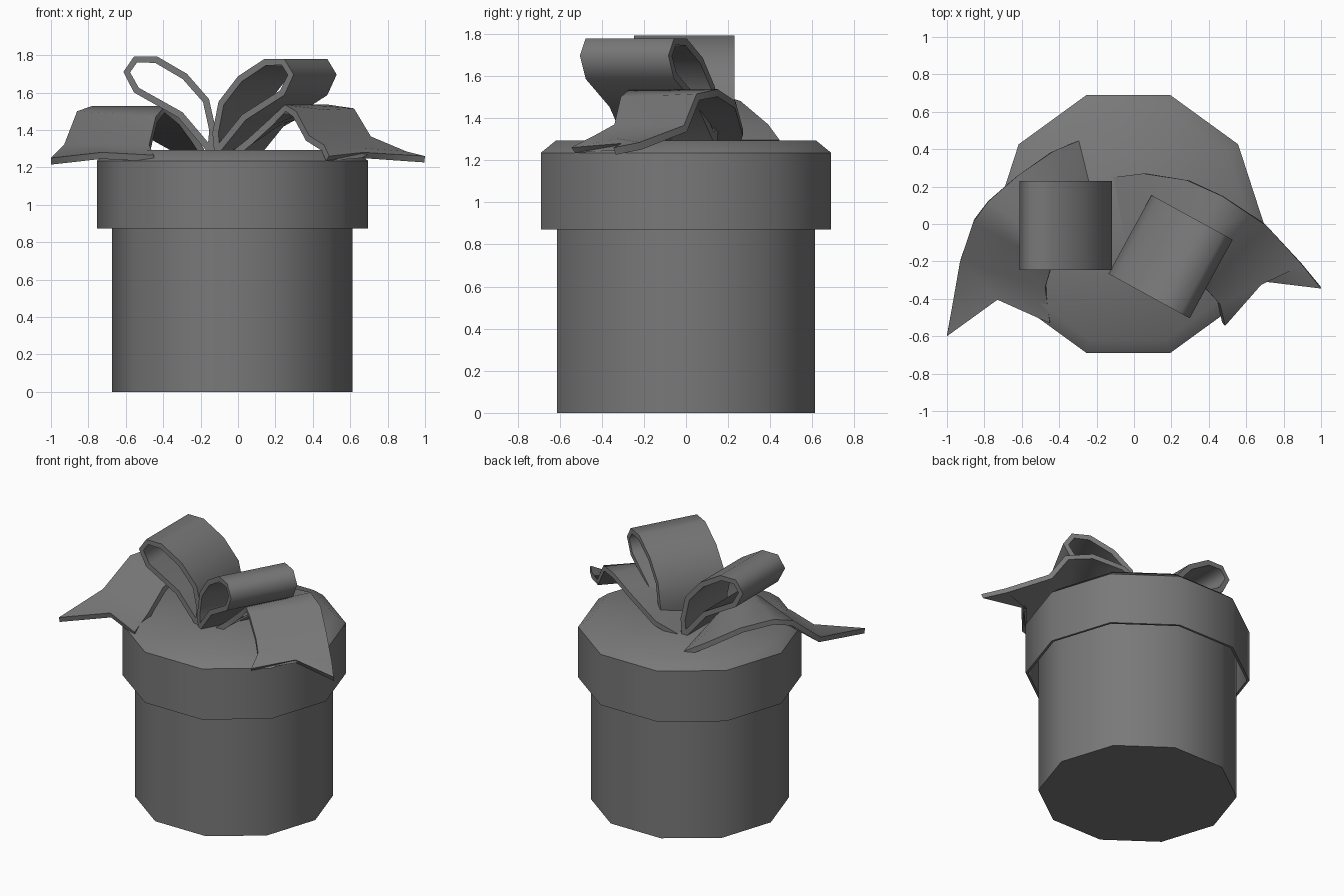
import bpy, math
from mathutils import Vector

if "Cube" in bpy.data.objects:
    bpy.data.objects.remove(bpy.data.objects["Cube"])

grey = bpy.data.materials.new("dark_grey")
grey.diffuse_color = (.19, .19, .19, 1)
grey.use_nodes = True
grey.node_tree.nodes["Principled BSDF"].inputs["Base Color"].default_value = grey.diffuse_color


def make(name, verts, faces, angle=45, thickness=0):
    me = bpy.data.meshes.new(name)
    me.from_pydata([tuple(v) for v in verts], [], faces)
    me.update()
    me.materials.append(grey)
    ob = bpy.data.objects.new(name, me)
    bpy.context.collection.objects.link(ob)
    bpy.ops.object.select_all(action='DESELECT')
    ob.select_set(True)
    bpy.context.view_layer.objects.active = ob
    if thickness:
        mod = ob.modifiers.new("thickness", 'SOLIDIFY')
        mod.thickness = thickness
        mod.offset = -1
        bpy.ops.object.modifier_apply(modifier=mod.name)
    bpy.ops.object.shade_smooth_by_angle(angle=math.radians(angle))
    return ob


def drum(name, rings, sides=10, cx=-0.03):
    verts = [(cx + r * math.cos(2 * math.pi * i / sides), r * math.sin(2 * math.pi * i / sides), z)
             for r, z in rings for i in range(sides)]
    faces = [tuple(reversed(range(sides)))]
    for k in range(len(rings) - 1):
        for i in range(sides):
            a, b = k * sides + i, k * sides + (i + 1) % sides
            faces.append((a, b, b + sides, a + sides))
    faces.append(tuple(range(len(verts) - sides, len(verts))))
    return make(name, verts, faces)


def ribbon(name, rows, thickness=0.036):
    n = len(rows[0])
    faces = [(r * n + c, (r + 1) * n + c, (r + 1) * n + c + 1, r * n + c + 1)
             for r in range(len(rows) - 1) for c in range(n - 1)]
    return make(name, [p for row in rows for p in row], faces, 75, thickness)


def loop(name, origin, angle, s0, s1, dz):
    a = math.radians(angle)
    d, p = Vector((math.cos(a), math.sin(a), 0)), Vector((-math.sin(a), math.cos(a), 0))
    profile = [(.018, 1.285), (.008, 1.40), (.045, 1.565), (.163, 1.70), (.323, 1.793),
               (.446, 1.793), (.503, 1.71), (.446, 1.60), (.21, 1.467), (.056, 1.285)]
    rows = []
    for t, z in profile:
        c = Vector((origin, 0, max(z + dz, 1.285))) + d * t
        rows.append([c + p * s0, c + p * s1])
    ribbon(name, rows)


def tail(name, back, front, notch, flip):
    rows = []
    for b, f in zip(back, front):
        b, f = Vector(b), Vector(f)
        rows.append([b, (b + f) / 2, f])
    rows[-1][1] = Vector(notch)
    if flip:
        rows = [r[::-1] for r in rows]
    ribbon(name, rows)


# box, and lid as a hollow cap with a thin rim
drum("box_body", [(.643, 0), (.643, 1.19)])
drum("box_lid", [(.708, 1.2), (.708, .872), (.725, .872), (.725, 1.235), (.65, 1.293)])

# upright bow loops
loop("bow_loop_left", -.11, 180, -.23, .247, 0)
loop("bow_loop_right", 0, -28.7, -.299, .18, -.014)

# drooping forked tails
tail("bow_tail_left",
     [(-.295, .445, 1.295), (-.43, .39, 1.37), (-.62, .26, 1.48), (-.78, .12, 1.528),
      (-.86, .01, 1.50), (-.93, -.2, 1.32), (-1, -.6, 1.25)],
     [(-.18, -.02, 1.295), (-.23, -.04, 1.37), (-.30, -.09, 1.46), (-.39, -.15, 1.528),
      (-.44, -.22, 1.47), (-.475, -.34, 1.32), (-.45, -.53, 1.265)],
     (-.73, -.405, 1.28), False)
tail("bow_tail_right",
     [(-.11, .25, 1.295), (.05, .27, 1.35), (.28, .235, 1.48), (.47, .15, 1.537),
      (.62, .05, 1.515), (.71, -.01, 1.365), (.9, -.22, 1.285), (1, -.345, 1.26)],
     [(-.02, -.22, 1.295), (.05, -.21, 1.35), (.16, -.22, 1.45), (.25, -.27, 1.535),
      (.31, -.31, 1.50), (.38, -.34, 1.37), (.46, -.43, 1.32), (.487, -.545, 1.26)],
     (.67, -.305, 1.28), True)
